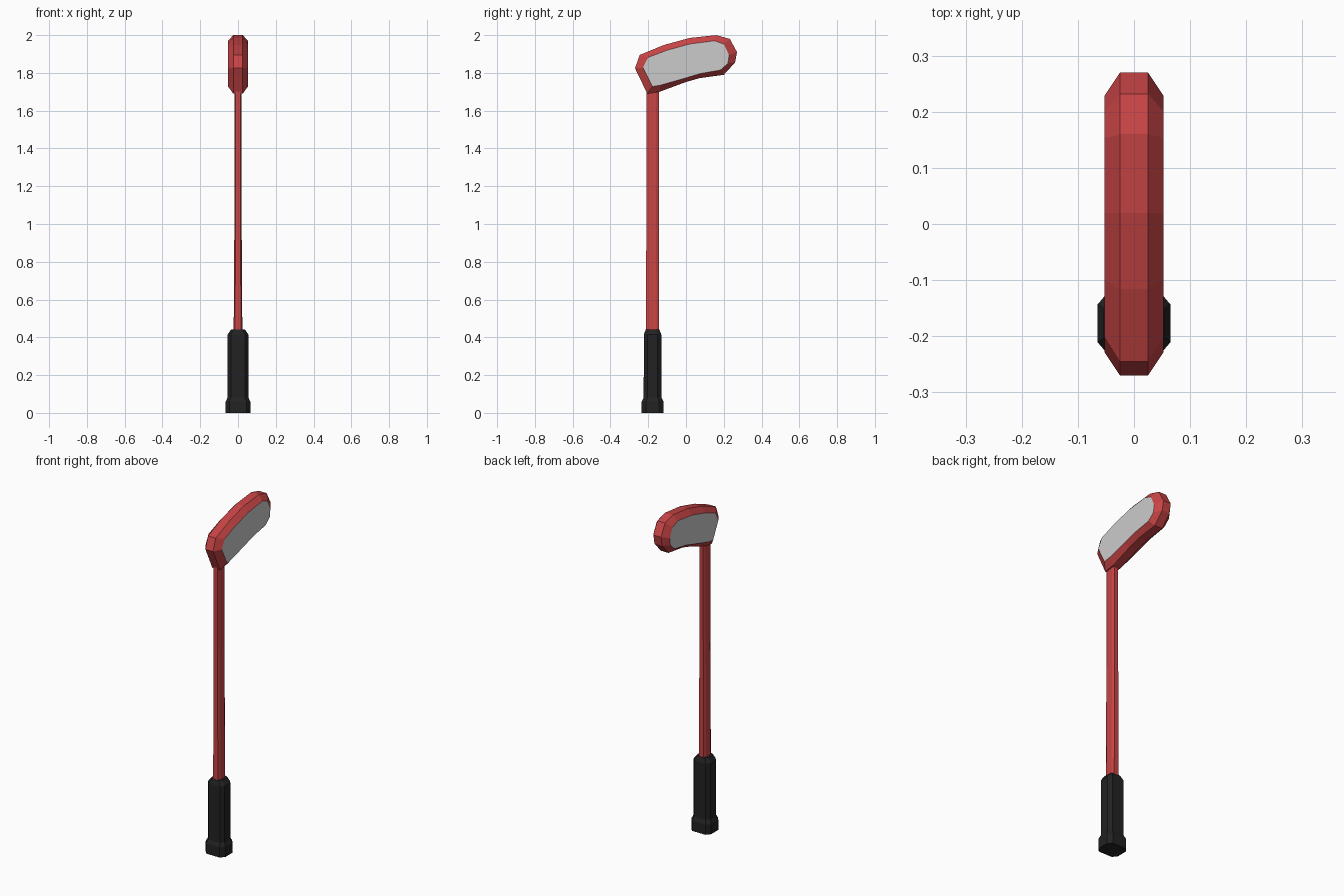
import bpy

if "Cube" in bpy.data.objects:
    bpy.data.objects.remove(bpy.data.objects["Cube"])


def material(name, color):
    m = bpy.data.materials.new(name)
    m.diffuse_color = (*color, 1)
    m.use_nodes = True
    m.node_tree.nodes["Principled BSDF"].inputs["Base Color"].default_value = m.diffuse_color
    return m


RED = material("red", (0.58, 0.058, 0.06))
BLACK = material("black", (0.016, 0.016, 0.016))
GREY = material("light grey", (0.6, 0.6, 0.6))
SHAFT_Y = -0.177


def loft(name, rings, mats):
    """Skin a stack of equal-length point rings and cap both ends."""
    n = len(rings[0])
    verts = [p for ring in rings for p in ring]
    faces = [(k * n + i, k * n + (i + 1) % n, (k + 1) * n + (i + 1) % n, (k + 1) * n + i)
             for k in range(len(rings) - 1) for i in range(n)]
    faces += [tuple(reversed(range(n))), tuple(range(len(verts) - n, len(verts)))]
    me = bpy.data.meshes.new(name)
    me.from_pydata(verts, [], faces)
    for m in mats:
        me.materials.append(m)
    ob = bpy.data.objects.new(name, me)
    bpy.context.collection.objects.link(ob)
    return ob


def octagon(hx, hy, z):
    """Chamfered rectangle around the shaft axis."""
    a, b = hx * 0.68, hy * 0.58
    pts = [(hx, -b), (hx, b), (a, hy), (-a, hy), (-hx, b), (-hx, -b), (-a, -hy), (a, -hy)]
    return [(x, SHAFT_Y + y, z) for x, y in pts]


# Grip with a wider butt collar and chamfered top
loft("grip", [octagon(*r) for r in [
    (0.065, 0.058, 0), (0.065, 0.058, 0.06), (0.055, 0.047, 0.082),
    (0.055, 0.046, 0.415), (0.036, 0.036, 0.442)]], [BLACK])

# Slim shaft
loft("shaft", [octagon(*r) for r in [
    (0.023, 0.034, 0.43), (0.018, 0.033, 1.2), (0.018, 0.033, 1.72)]], [RED])

# Curved head: outer and inner outlines as (y, z), counter-clockwise seen from +x
outer = [(-0.205, 1.69), (-0.14, 1.70), (-0.005, 1.75), (0.07, 1.772), (0.2, 1.79),
         (0.26, 1.855), (0.27, 1.91), (0.232, 1.98), (0.16, 2.0), (0.02, 1.985),
         (-0.116, 1.948), (-0.245, 1.895), (-0.27, 1.825)]
inner = [(-0.178, 1.728), (-0.135, 1.735), (-0.016, 1.769), (0.074, 1.796), (0.182, 1.815),
         (0.222, 1.85), (0.228, 1.895), (0.2, 1.952), (0.153, 1.97), (0.02, 1.953),
         (-0.1, 1.92), (-0.2, 1.882), (-0.228, 1.828)]
layers = [(-0.053, inner), (-0.025, outer), (0.025, outer), (0.053, inner)]
head = loft("head", [[(x, y, z) for y, z in prof] for x, prof in layers], [RED, GREY])
# Side faces are the grey plates
for p in head.data.polygons:
    if abs(p.normal.x) > 0.99:
        p.material_index = 1
